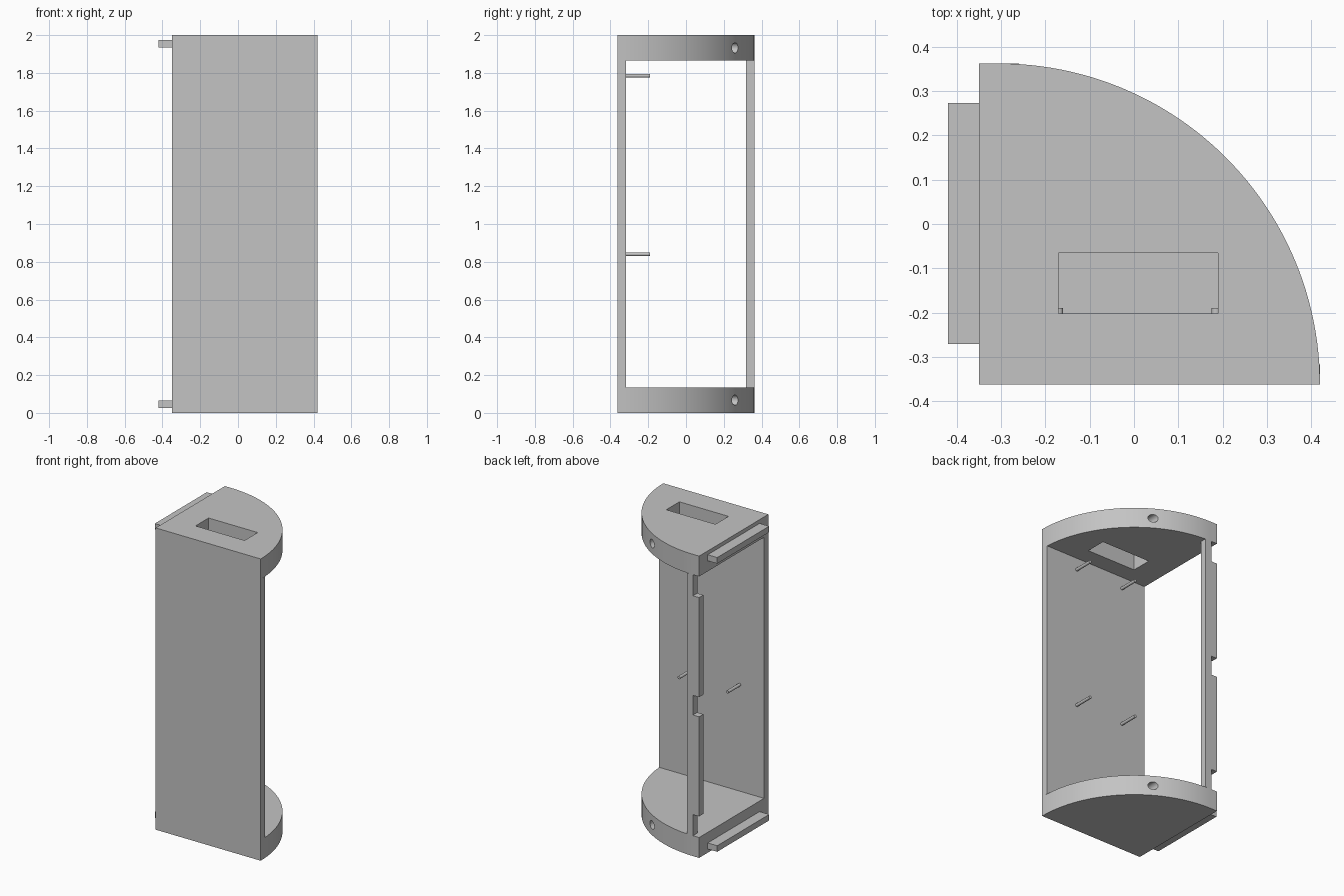
import bpy, bmesh
from math import sin, cos, pi, radians
from mathutils import Matrix, Vector

if "Cube" in bpy.data.objects:
    bpy.data.objects.remove(bpy.data.objects["Cube"], do_unlink=True)

# Main dimensions
LEFT, FRONT, BACK = -0.35, -0.3625, 0.3625
CORNER_X, RADIUS = -0.305, 0.725
HEIGHT, SLAB, WALL = 2.0, 0.135, 0.045

grey = bpy.data.materials.new("plain_grey")
grey.use_nodes = True
grey.diffuse_color = (0.55, 0.55, 0.55, 1)
grey.node_tree.nodes["Principled BSDF"].inputs["Base Color"].default_value = (0.55, 0.55, 0.55, 1)


def finish(name, bm):
    bmesh.ops.recalc_face_normals(bm, faces=bm.faces)
    mesh = bpy.data.meshes.new(name)
    bm.to_mesh(mesh)
    bm.free()
    mesh.materials.append(grey)
    obj = bpy.data.objects.new(name, mesh)
    bpy.context.collection.objects.link(obj)
    return obj


def prism(name, outline, z0, z1):
    """Extrude a plan outline between two heights."""
    bm = bmesh.new()
    face = bm.faces.new([bm.verts.new((x, y, z0)) for x, y in outline])
    made = bmesh.ops.extrude_face_region(bm, geom=[face])["geom"]
    bmesh.ops.translate(bm, vec=Vector((0, 0, z1 - z0)),
                        verts=[v for v in made if isinstance(v, bmesh.types.BMVert)])
    return finish(name, bm)


def box(name, x0, x1, y0, y1, z0, z1):
    return prism(name, [(x0, y0), (x1, y0), (x1, y1), (x0, y1)], z0, z1)


def rod(name, x, z, y0, y1, r, sides=24):
    """Cylinder lying along y."""
    bm = bmesh.new()
    turn = Matrix.Translation((x, (y0 + y1) / 2, z)) @ Matrix.Rotation(pi / 2, 4, "X")
    bmesh.ops.create_cone(bm, cap_ends=True, segments=sides, radius1=r, radius2=r,
                          depth=y1 - y0, matrix=turn)
    return finish(name, bm)


def cut(obj, cutter):
    mod = obj.modifiers.new("cut", "BOOLEAN")
    mod.operation, mod.solver, mod.object = "DIFFERENCE", "EXACT", cutter
    bpy.context.view_layer.objects.active = obj
    bpy.ops.object.modifier_apply(modifier=mod.name)
    bpy.data.objects.remove(cutter, do_unlink=True)


def smooth(obj):
    bpy.ops.object.select_all(action="DESELECT")
    obj.select_set(True)
    bpy.context.view_layer.objects.active = obj
    bpy.ops.object.shade_smooth_by_angle(angle=radians(30))


# Quarter-round end slabs
STEPS = 48
arc = [(CORNER_X + RADIUS * cos(pi / 2 * i / STEPS), FRONT + RADIUS * sin(pi / 2 * i / STEPS))
       for i in range(STEPS + 1)]
outline = [(LEFT, FRONT)] + arc + [(LEFT, BACK)]
bottom = prism("bottom_slab", outline, 0, SLAB)
top = prism("top_slab", outline, HEIGHT - SLAB, HEIGHT)

# Slot through the top, round hole in each curved rim
cut(top, box("slot_cutter", -0.17, 0.19, -0.202, -0.065, HEIGHT - 0.3, HEIGHT + 0.1))
for slab, z in ((bottom, SLAB / 2), (top, HEIGHT - SLAB / 2)):
    cut(slab, rod("hole_cutter", 0.067, z, 0.12, 0.4, 0.027))
    smooth(slab)

# Front wall
box("front_wall", LEFT, 0.42, FRONT, FRONT + WALL, SLAB, HEIGHT - SLAB)

# Rear post with two edge tabs
box("rear_post", CORNER_X, CORNER_X + WALL, BACK - WALL, BACK, SLAB, HEIGHT - SLAB)
for name, z0, z1 in (("lower_post_tab", 0.275, 0.935), ("upper_post_tab", 1.065, 1.725)):
    box(name, LEFT, CORNER_X, BACK - WALL, BACK, z0, z1)

# Side rails
for name, z0 in (("lower_side_rail", 0.025), ("upper_side_rail", HEIGHT - 0.065)):
    box(name, -0.42, LEFT, -0.271, 0.273, z0, z0 + 0.04)

# Pegs on the inside of the front wall
for level, z in (("lower", 0.84), ("upper", 1.785)):
    for side, x in (("right", -0.17), ("left", 0.185)):
        smooth(rod(f"{level}_{side}_peg", x, z, FRONT + WALL, -0.19, 0.01, 16))
